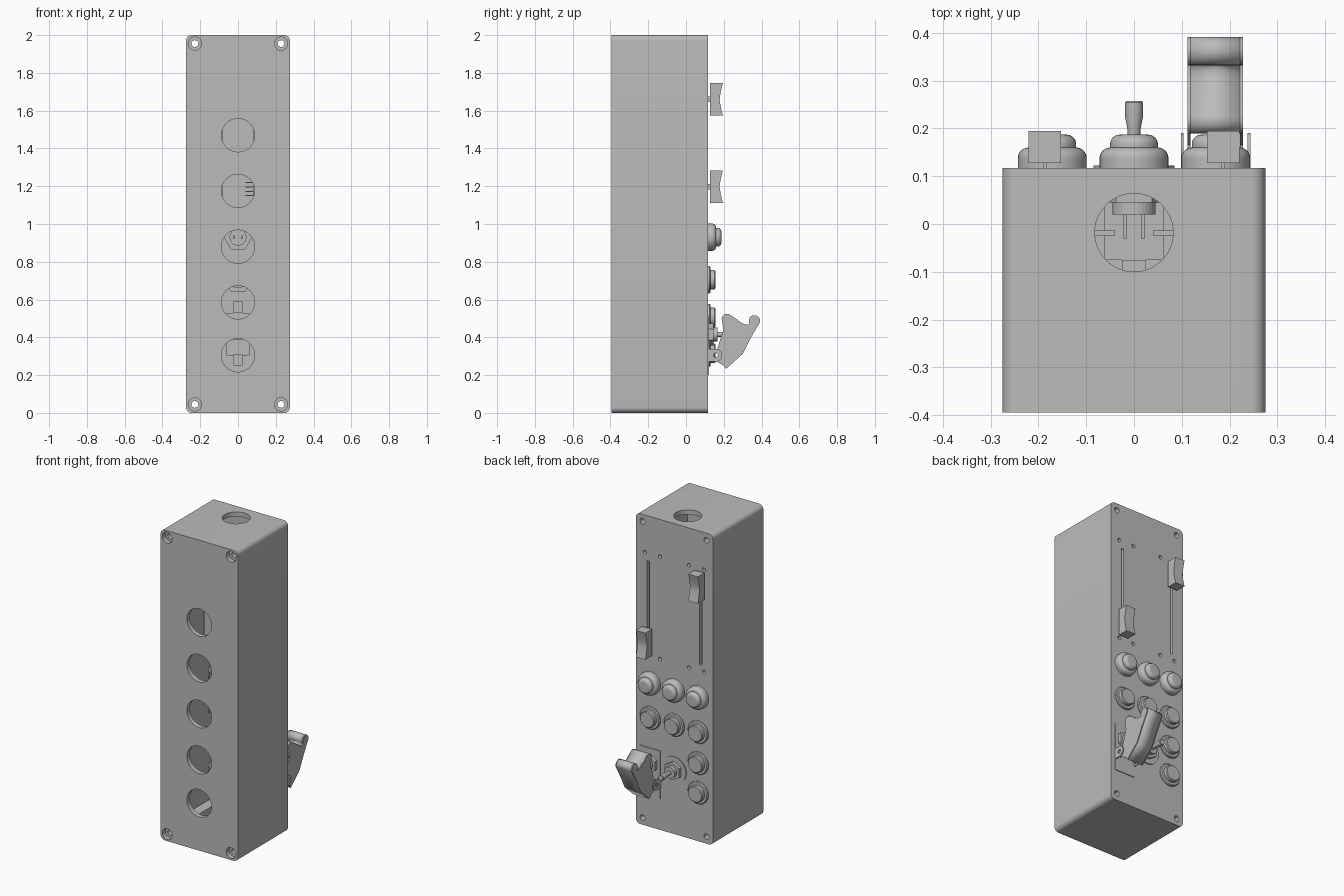
import bpy, bmesh, math
from mathutils import Matrix, Vector

cube = bpy.data.objects.get("Cube")
if cube:
    bpy.data.objects.remove(cube)

GREY = (0.5, 0.5, 0.5, 1)
mat = bpy.data.materials.new("plain grey")
mat.use_nodes = True
mat.diffuse_color = GREY
mat.node_tree.nodes["Principled BSDF"].inputs["Base Color"].default_value = GREY

FACE = 0.117     # outside of the control panel
INNER = 0.087    # inside of the control panel
BACK = -0.395    # face with the large holes


def finish(bm, name):
    bmesh.ops.recalc_face_normals(bm, faces=bm.faces)
    mesh = bpy.data.meshes.new(name)
    bm.to_mesh(mesh)
    bm.free()
    mesh.materials.append(mat)
    obj = bpy.data.objects.new(name, mesh)
    bpy.context.collection.objects.link(obj)
    return obj


def smooth(obj):
    bpy.ops.object.select_all(action='DESELECT')
    obj.select_set(True)
    bpy.context.view_layer.objects.active = obj
    bpy.ops.object.shade_smooth_by_angle(angle=math.radians(32))
    return obj


def prism(name, points, a, b):
    """Closed outline of 3D points moved by a and extruded to b."""
    bm = bmesh.new()
    a, b = Vector(a), Vector(b)
    face = bm.faces.new([bm.verts.new(Vector(p) + a) for p in points])
    new = bmesh.ops.extrude_face_region(bm, geom=[face])["geom"]
    bmesh.ops.translate(bm, vec=b - a, verts=[v for v in new if isinstance(v, bmesh.types.BMVert)])
    return finish(bm, name)


def box(name, x, y, z):
    pts = [(x[0], 0, z[0]), (x[1], 0, z[0]), (x[1], 0, z[1]), (x[0], 0, z[1])]
    return prism(name, pts, (0, y[0], 0), (0, y[1], 0))


def turned(name, profile, x, z, sides=40, turn=0.0):
    """Radius / y profile turned about an axis along y, closed at both ends."""
    bm = bmesh.new()
    rings = []
    for r, y in profile:
        angles = [turn + math.tau * i / sides for i in range(sides)]
        rings.append([bm.verts.new((x + r * math.cos(t), y, z + r * math.sin(t))) for t in angles])
    for p, q in zip(rings, rings[1:]):
        for i in range(sides):
            j = (i + 1) % sides
            bm.faces.new((p[i], p[j], q[j], q[i]))
    bm.faces.new(rings[0])
    bm.faces.new(rings[-1])
    return finish(bm, name)


def rod(name, r, y0, y1, x, z, sides=32):
    return turned(name, [(r, y0), (r, y1)], x, z, sides)


def arc(cx, cy, r, start, end, n=8):
    steps = [math.radians(start + (end - start) * i / n) for i in range(n + 1)]
    return [(cx + r * math.cos(t), cy + r * math.sin(t)) for t in steps]


def cut(target, cutter):
    mod = target.modifiers.new("cut", 'BOOLEAN')
    mod.operation = 'DIFFERENCE'
    mod.solver = 'EXACT'
    mod.object = cutter
    bpy.context.view_layer.objects.active = target
    bpy.ops.object.modifier_apply(modifier=mod.name)
    bpy.data.objects.remove(cutter)


# Enclosure: rounded outline extruded front to back, hollow inside
R = 0.03
outline = []
for sx, zc, start in ((1, 2 - R, 0), (-1, 2 - R, 90), (-1, R, 180), (1, R, 270)):
    outline += [(x, 0, z) for x, z in arc(sx * (0.275 - R), zc, R, start, start + 90)]
case = prism("enclosure", outline, (0, BACK, 0), (0, FACE, 0))
cut(case, box("cavity", (-0.245, 0.245), (BACK + 0.03, INNER), (0.09, 1.91)))
cut(case, box("cavity_ends", (-0.18, 0.18), (BACK + 0.03, INNER), (0.03, 1.97)))

# Round openings, corner fixings, slider slots and small screw holes
for z in (1.47, 1.175, 0.88, 0.585, 0.305):
    cut(case, rod("opening", 0.088, BACK - 0.1, BACK + 0.1, 0, z, 48))
top_hole = rod("top_opening", 0.082, -0.1, 0.1, 0, 0, 48)
top_hole.data.transform(Matrix.Translation((0, -0.018, 2)) @ Matrix.Rotation(math.pi / 2, 4, 'X'))
cut(case, top_hole)
for x in (-0.228, 0.228):
    for z in (0.045, 1.955):
        cut(case, rod("corner_hole", 0.018, BACK - 0.1, FACE + 0.1, x, z, 24))
        cut(case, rod("counterbore", 0.035, BACK - 0.1, BACK + 0.03, x, z))
for side in (-1, 1):
    cut(case, box("slot", (side * 0.187 - 0.008, side * 0.187 + 0.008), (0, 0.2), (1.14, 1.71)))
    for x in (0.103, 0.21):
        for z in (1.1, 1.76):
            cut(case, rod("screw_hole", 0.012, 0.06, 0.2, side * x, z, 16))
smooth(case)

# Sliders: body inside, stem through the slot, dished knob outside
for side, z in ((-1, 1.66), (1, 1.198)):
    label = "left" if side > 0 else "right"
    x = side * 0.187
    lo, hi = sorted((side * 0.083, side * 0.235))
    box(label + "_slider_body", (lo, hi), (-0.01, 0.06), (1.06, 1.8))
    box(label + "_slider_stem", (x - 0.004, x + 0.004), (0.06, 0.135), (z - 0.015, z + 0.015))
    knob = [(0, 0.128, z - 0.086), (0, 0.128, z + 0.086)]
    for i in range(9):
        t = 1 - i / 4
        knob.append((0, 0.178 + 0.017 * abs(t) ** 1.3, z + 0.086 * t))
    smooth(prism(label + "_slider_knob", knob, (x - 0.034, 0, 0), (x + 0.034, 0, 0)))
    for i in range(4):
        pz = (1.15 if side > 0 else 1.65) + 0.023 * i
        lo, hi = sorted((side * 0.04, side * 0.083))
        box(label + "_slider_pin", (lo, hi), (-0.024, -0.014), (pz - 0.003, pz + 0.003))


# Push buttons: domed row, flat row and two more in the right column
def button_inside(x, z):
    turned("button_nut", [(0.075, 0.045), (0.075, INNER)], x, z, 6)
    rod("button_barrel", 0.045, 0.02, 0.045, x, z)
    for dx in (-0.019, 0.019):
        box("button_pin", (x + dx - 0.004, x + dx + 0.004), (-0.03, 0.02), (z - 0.01, z + 0.01))


COL = 0.171
dome = [(0.072, FACE - 0.005), (0.072, 0.136)] + arc(0.05, 0.138, 0.022, 0, 90)
dome += [(0.05, 0.162)] + arc(0.03, 0.167, 0.02, 0, 90)
flat = [(0.072, FACE - 0.005), (0.072, 0.124), (0.067, 0.13), (0.052, 0.13), (0.052, 0.15), (0.047, 0.155)]
for x in (-COL, 0, COL):
    smooth(turned("domed_button", dome, x, 0.93))
    button_inside(x, 0.93)
for x, z in ((-COL, 0.705), (0, 0.705), (COL, 0.705), (-COL, 0.505), (-COL, 0.315)):
    smooth(turned("flat_button", flat, x, z))
    button_inside(x, z)

# Toggle switches: washer, hex nut, bushing and lever, with body and lugs inside
TZ = 0.415
for x in (0, COL):
    if x == 0:
        smooth(rod("toggle_washer", 0.085, FACE - 0.005, 0.123, x, TZ, 40))
    turned("toggle_nut", [(0.058, FACE), (0.058, 0.145)], x, TZ, 6, math.pi / 6)
    smooth(rod("toggle_bushing", 0.036, 0.14, 0.168, x, TZ))
    lever = [(0.012, 0.16), (0.014, 0.2), (0.019, 0.225), (0.019, 0.254), (0.016, 0.258)]
    smooth(turned("toggle_lever", lever, x, TZ, 24))
    box("toggle_body", (x - 0.062, x + 0.062), (-0.075, INNER), (0.305, 0.53))
    for z in (0.28, TZ, 0.56):
        box("toggle_lug", (x - 0.025, x + 0.025), (-0.1, -0.075), (z - 0.03, z + 0.03))

# Guard bracket: thin base plate with two hinge ears and a pin
PY, PZ = 0.157, 0.305
box("guard_plate", (0.1, 0.243), (FACE - 0.005, 0.122), (0.2, 0.51))
ear = [(0, FACE, PZ - 0.034)] + [(0, y, z) for y, z in arc(PY, PZ, 0.034, -90, 90, 12)] + [(0, FACE, PZ + 0.034)]
for x in (0.098, 0.238):
    hinge = prism("guard_ear", ear, (x, 0, 0), (x + 0.006, 0, 0))
    hole = prism("ear_hole", [(0, y, z) for y, z in arc(PY, PZ, 0.012, 0, 345, 23)], (x - 0.02, 0, 0), (x + 0.03, 0, 0))
    cut(hinge, hole)
    smooth(hinge)

# Hinged guard: outer skin following the outline, closed by two side cheeks
skin = [(0.195, 0.253), (0.212, 0.233), (0.3, 0.312), (0.345, 0.4)]
skin += arc(0.362, 0.487, 0.03, -15, 215, 14)
skin += [(0.318, 0.467), (0.3, 0.473), (0.255, 0.505)]
skin += arc(0.217, 0.497, 0.028, 50, 180, 8)
inner_edge = [(0.198, 0.44), (0.165, 0.337)]
inner_edge += arc(PY, PZ, 0.03, 90, 270, 10)
for x in (0.112, 0.222):
    cheek = prism("guard_cheek", [(0, y, z) for y, z in skin + inner_edge], (x, 0, 0), (x + 0.006, 0, 0))
    hole = prism("cheek_hole", [(0, y, z) for y, z in arc(PY, PZ, 0.012, 0, 345, 23)], (x - 0.02, 0, 0), (x + 0.03, 0, 0))
    cut(cheek, hole)
    smooth(cheek)
bm = bmesh.new()
rows = [[bm.verts.new((x, y, z)) for x in (0.112, 0.228)] for y, z in skin]
for p, q in zip(rows, rows[1:]):
    bm.faces.new((p[0], p[1], q[1], q[0]))
cover = smooth(finish(bm, "guard_skin"))
thick = cover.modifiers.new("thickness", 'SOLIDIFY')
thick.thickness = 0.006
thick.offset = -1
